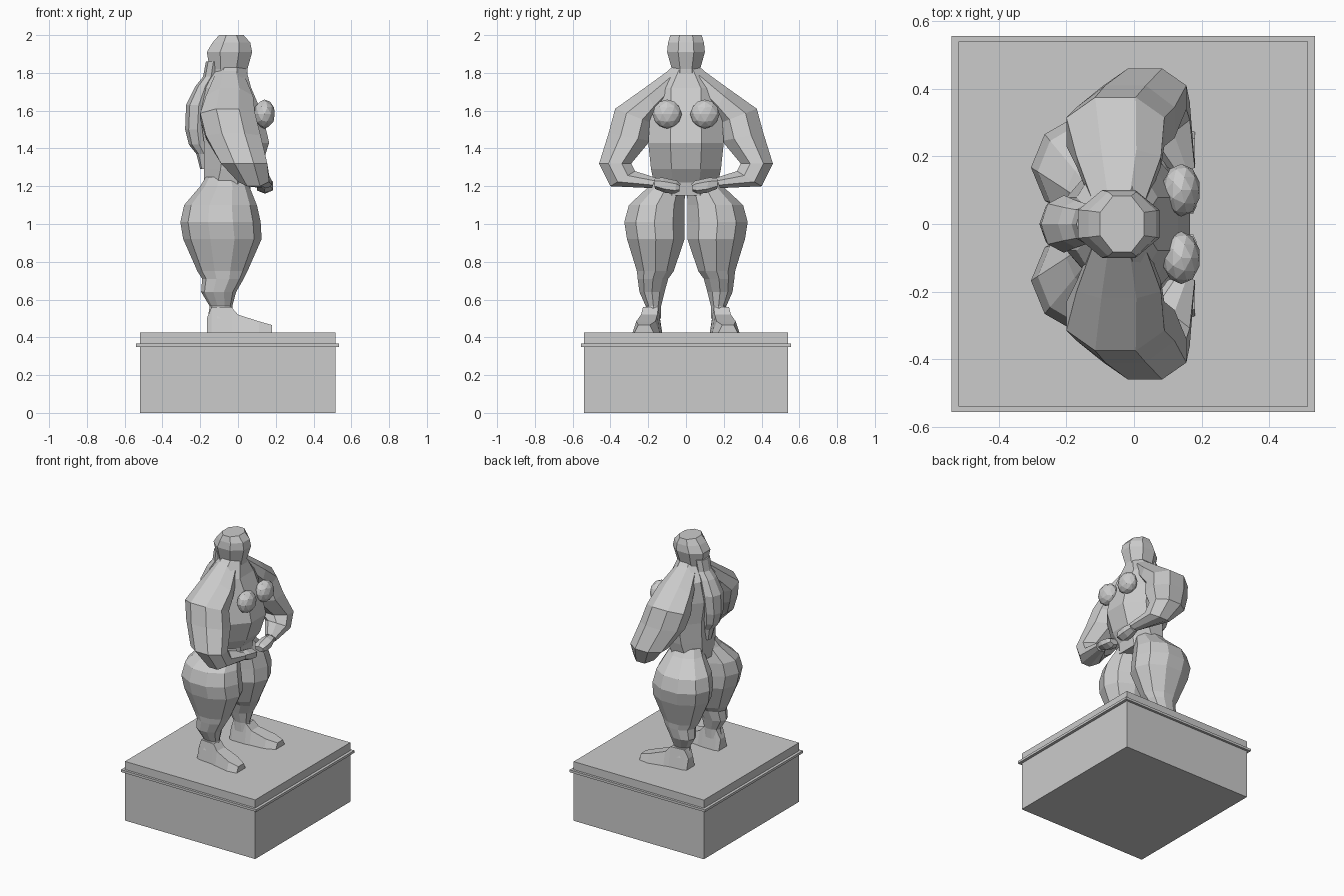
import bpy, bmesh, math
from mathutils import Vector


def mesh_object(name, bm, mirror=False):
    bmesh.ops.recalc_face_normals(bm, faces=bm.faces)
    me = bpy.data.meshes.new(name)
    bm.to_mesh(me)
    bm.free()
    ob = bpy.data.objects.new(name, me)
    bpy.context.collection.objects.link(ob)
    if mirror:
        m = ob.modifiers.new("mirror", 'MIRROR')
        m.use_axis = (False, True, False)
        m.use_mirror_merge = False
    return ob


def loft(name, rings, mirror=False):
    """Skin a list of equal-length point rings and cap both ends."""
    bm = bmesh.new()
    loops = [[bm.verts.new(p) for p in r] for r in rings]
    n = len(loops[0])
    for a, b in zip(loops, loops[1:]):
        for i in range(n):
            j = (i + 1) % n
            bm.faces.new((a[i], a[j], b[j], b[i]))
    bm.faces.new(loops[0])
    bm.faces.new(loops[-1])
    return mesh_object(name, bm, mirror)


def ring(x0, x1, inner, outer, n=8, flat=False):
    """Oval from x0 to x1, between an inner and outer (y, z) point."""
    a, b = Vector((0, *inner)), Vector((0, *outer))
    c = (a + b) / 2 + Vector(((x0 + x1) / 2, 0, 0))
    u, v = Vector(((x1 - x0) / 2, 0, 0)), (b - a) / 2
    off, k = (math.pi / n, 1 / math.cos(math.pi / n)) if flat else (0, 1)
    ang = [off + 2 * math.pi * i / n for i in range(n)]
    return [c + u * k * math.cos(t) + v * k * math.sin(t) for t in ang]


def column(name, rows, flat=False):
    """Upright loft from rows of (z, x min, x max, half width)."""
    return loft(name, [ring(x0, x1, (-w, z), (w, z), 8, flat) for z, x0, x1, w in rows])


def box(name, x0, x1, hy, z0, z1):
    pts = [(x0, -hy), (x1, -hy), (x1, hy), (x0, hy)]
    return loft(name, [[(x, y, z) for x, y in pts] for z in (z0, z1)])


# plinth and its thin moulding
box("plinth", -0.52, 0.515, 0.54, 0, 0.425)
box("plinth_moulding", -0.54, 0.535, 0.557, 0.35, 0.367)

# head, torso and hair
column("head", [(1.76, -0.14, 0.05, 0.08), (1.82, -0.15, 0.05, 0.075),
                (1.91, -0.165, 0.075, 0.10), (1.96, -0.135, 0.065, 0.095),
                (2.0, -0.10, 0.03, 0.083)], True)
column("torso", [(1.15, -0.18, 0.06, 0.18), (1.22, -0.18, 0.07, 0.17),
                 (1.29, -0.18, 0.12, 0.185), (1.43, -0.18, 0.165, 0.2),
                 (1.58, -0.20, 0.13, 0.19), (1.72, -0.17, 0.07, 0.19),
                 (1.83, -0.12, 0.04, 0.075)], True)
column("hair_tail", [(1.29, -0.20, -0.14, 0.03), (1.37, -0.22, -0.14, 0.045),
                     (1.42, -0.26, -0.15, 0.06), (1.5, -0.28, -0.15, 0.075),
                     (1.63, -0.275, -0.14, 0.085), (1.73, -0.225, -0.12, 0.07),
                     (1.78, -0.185, -0.10, 0.06), (1.86, -0.17, -0.09, 0.065)])

# arms: inner and outer profile points with x limits
arm = [(-0.12, 0.03, (0.03, 1.72), (0.075, 1.825)),
       (-0.17, 0.08, (0.15, 1.58), (0.22, 1.72)),
       (-0.20, 0.09, (0.17, 1.53), (0.375, 1.61)),
       (-0.17, 0.12, (0.19, 1.44), (0.41, 1.48)),
       (-0.09, 0.155, (0.29, 1.32), (0.46, 1.32)),
       (0.00, 0.165, (0.27, 1.28), (0.40, 1.20)),
       (0.10, 0.18, (0.16, 1.245), (0.18, 1.19))]
loft("arms", [ring(*r, 8, True) for r in arm], True)
hand = [(0.11, 0.17, (0.17, 1.24), (0.165, 1.19)),
        (0.10, 0.185, (0.12, 1.24), (0.11, 1.17)),
        (0.10, 0.185, (0.05, 1.225), (0.06, 1.165)),
        (0.115, 0.175, (0.03, 1.21), (0.035, 1.175))]
loft("hands", [ring(*r, 6, True) for r in hand], True)

# breasts
bm = bmesh.new()
bmesh.ops.create_icosphere(bm, subdivisions=2, radius=1)
for v in bm.verts:
    v.co = Vector((0.14 + v.co.x * 0.057, 0.1 + v.co.y * 0.078, 1.582 + v.co.z * 0.077))
mesh_object("breasts", bm, True)

# legs: rows of (z, x min, x max, inner y, outer y)
leg = [(1.25, -0.17, 0.03, 0, 0.16), (1.2, -0.20, 0.06, 0, 0.20),
       (1.1, -0.285, 0.10, 0, 0.31), (1.01, -0.305, 0.12, 0, 0.335),
       (0.92, -0.29, 0.125, 0, 0.32), (0.75, -0.215, 0.05, 0.06, 0.265),
       (0.71, -0.19, 0.03, 0.09, 0.26), (0.64, -0.195, -0.01, 0.11, 0.25),
       (0.565, -0.15, -0.03, 0.13, 0.215), (0.5, -0.16, -0.02, 0.13, 0.235)]
loft("legs", [ring(x0, x1, (a, z), (b, z), 10) for z, x0, x1, a, b in leg], True)

# feet: rows of (x, inner y, outer y, top z), narrowed along the top
foot = [(-0.165, 0.135, 0.23, 0.50), (-0.14, 0.125, 0.24, 0.56),
        (-0.035, 0.125, 0.25, 0.56), (0.0, 0.13, 0.26, 0.52),
        (0.11, 0.14, 0.285, 0.485), (0.18, 0.17, 0.275, 0.465)]
loft("feet", [[(x, a, 0.42), (x, b, 0.42), (x, b - 0.022, t), (x, a + 0.022, t)]
              for x, a, b, t in foot], True)
